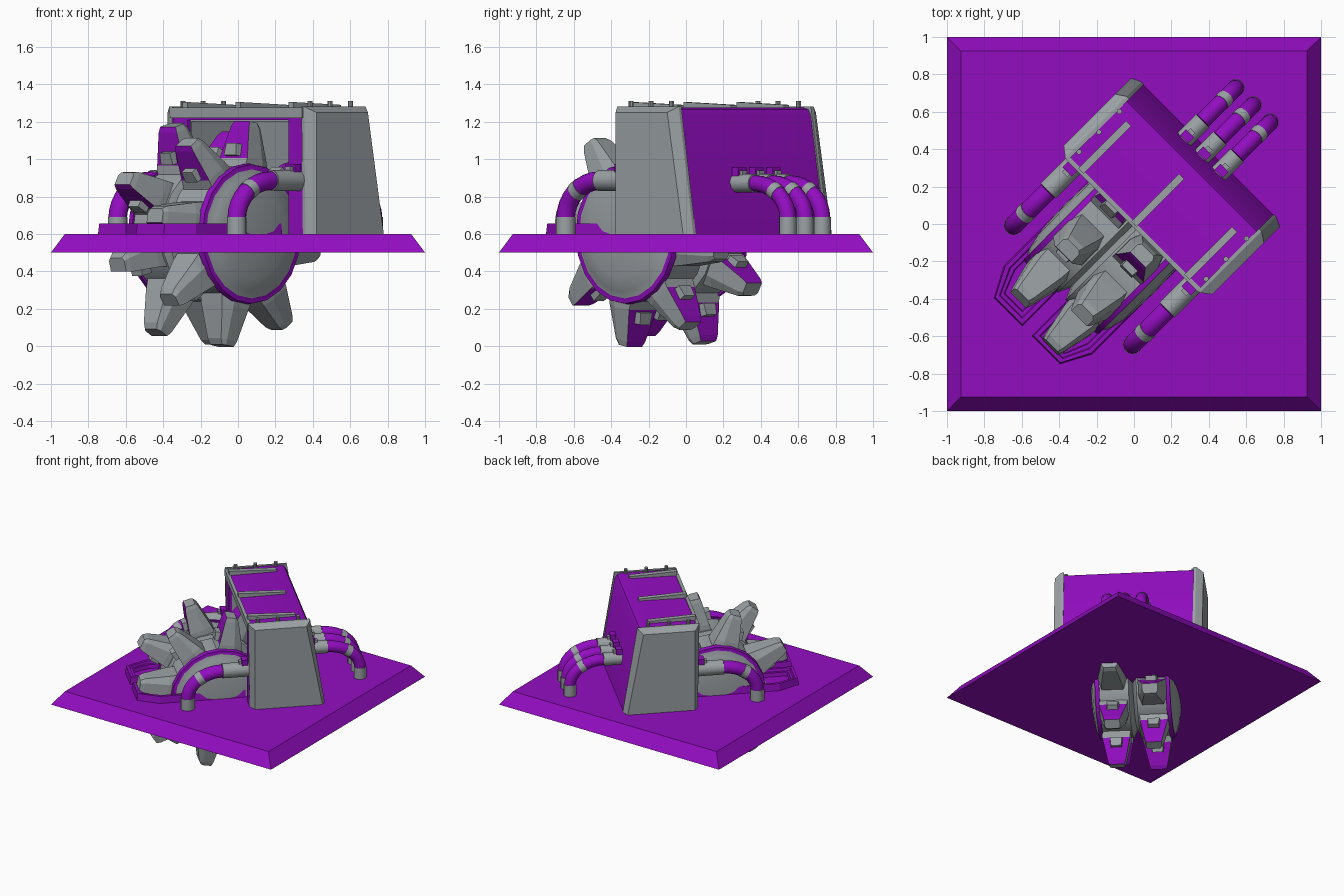
import bpy, bmesh, math
from mathutils import Matrix, Vector

if "Cube" in bpy.data.objects:
    bpy.data.objects.remove(bpy.data.objects["Cube"])


def material(name, rgb):
    m = bpy.data.materials.new(name)
    m.diffuse_color = (*rgb, 1)
    m.use_nodes = True
    m.node_tree.nodes["Principled BSDF"].inputs["Base Color"].default_value = m.diffuse_color
    return m


MATS = [material("purple paint", (0.29, 0.004, 0.53)),
        material("grey metal", (0.33, 0.36, 0.375))]
P, G = 0, 1
TURN = Matrix.Rotation(math.radians(-45), 4, 'Z')   # machine sits diagonally on its plate


def loft(name, rings, mat=G, turn=True, smooth=False, caps=(None, None)):
    """Skin a list of equal-length rings; mat is an index or rule(ring, side)."""
    rule = mat if callable(mat) else (lambda i, j: mat)
    bm = bmesh.new()
    vs = [[bm.verts.new(p) for p in r] for r in rings]
    n = len(vs[0])
    for i in range(len(vs) - 1):
        for j in range(n):
            k = (j + 1) % n
            f = bm.faces.new((vs[i][j], vs[i][k], vs[i + 1][k], vs[i + 1][j]))
            f.material_index = rule(i, j)
    for end, row in ((0, vs[0]), (1, vs[-1])):
        f = bm.faces.new(row)
        f.material_index = rule(0, 0) if caps[end] is None else caps[end]
    bmesh.ops.recalc_face_normals(bm, faces=bm.faces)
    if turn:
        bm.transform(TURN)
    me = bpy.data.meshes.new(name)
    bm.to_mesh(me)
    bm.free()
    for m in MATS:
        me.materials.append(m)
    ob = bpy.data.objects.new(name, me)
    bpy.context.collection.objects.link(ob)
    if smooth:
        bpy.ops.object.select_all(action='DESELECT')
        ob.select_set(True)
        bpy.context.view_layer.objects.active = ob
        bpy.ops.object.shade_smooth_by_angle(angle=math.radians(35))
    return ob


def square(h, z):
    return [(-h, -h, z), (h, -h, z), (h, h, z), (-h, h, z)]


def prism_x(name, yz, x0, x1, mat, smooth=False):
    return loft(name, [[(x, y, z) for y, z in yz] for x in (x0, x1)], mat, smooth=smooth)


def box(name, x0, x1, y0, y1, z0, z1, mat):
    return prism_x(name, [(y0, z0), (y1, z0), (y1, z1), (y0, z1)], x0, x1, mat)


# Base plate
loft("base_plate", [square(1, 0.5), square(0.925, 0.6)], P, turn=False)

# Housing: curved roof and back, side pillars, grey lining and lintel
prism_x("housing_shell", [(0, 1.21), (0, 1.27), (0.40, 1.275), (0.435, 1.265), (0.452, 1.235),
                          (0.56, 0.6), (0.48, 0.6), (0.39, 1.21)], -0.5, 0.5, P, smooth=True)
prism_x("recess_lining", [(0.48, 0.6), (0.46, 0.6), (0.365, 1.2), (0.02, 1.2), (0.02, 1.21),
                          (0.39, 1.21)], -0.37, 0.37, G)
box("front_lintel", -0.5, 0.5, -0.015, 0.01, 1.22, 1.275, G)
for s in (-1, 1):
    prism_x("side_pillar", [(0, 0.6), (0.53, 0.6), (0.43, 1.24), (0, 1.24)], s * 0.38, s * 0.5, P)
    prism_x("recess_side_lining", [(0.02, 0.6), (0.47, 0.6), (0.38, 1.21), (0.02, 1.21)],
            s * 0.37, s * 0.38, G)
    inner = [(0, 0.6), (0.565, 0.6), (0.455, 1.28), (-0.01, 1.28)]
    outer = [(0.03, 0.6), (0.54, 0.6), (0.42, 1.25), (0.03, 1.25)]
    loft("side_panel", [[(s * 0.49, y, z) for y, z in inner], [(s * 0.51, y, z) for y, z in inner],
                        [(s * 0.562, y, z) for y, z in outer]], G)

# Roof ribs and bolts
for x in (-0.4, 0, 0.4):
    prism_x("roof_rib", [(0, 1.26), (0.36, 1.26), (0.36, 1.29), (0, 1.305)], x - 0.02, x + 0.02, G)


def disc(cx, cy, z, r, n=10):
    return [(cx + r * math.cos(2 * math.pi * k / n), cy + r * math.sin(2 * math.pi * k / n), z)
            for k in range(n)]


for s in (-1, 1):
    for y in (0.065, 0.215, 0.37):
        loft("roof_bolt", [disc(s * 0.48, y, 1.26, 0.014), disc(s * 0.48, y, 1.31, 0.014)], G, smooth=True)


# Raised slot frames around the wheels
def inset_outline(d):
    return [(0.035 + d, 0), (0.035 + d, -0.81 + d), (0.25 - d * 0.4, -0.81 + d),
            (0.335 - d, -0.65 + d * 0.4), (0.335 - d, 0)]


for s in (-1, 1):
    levels = [(0, 0.59), (0.008, 0.655), (0.03, 0.655), (0.036, 0.635), (0.055, 0.635), (0.06, 0.605)]
    loft("slot_frame", [[(s * x, y, z) for x, y in inset_outline(d)] for d, z in levels], P)

# Toothed wheels with domed hubs
YC, ZC, SIDES = -0.18, 0.6, 20


def wheel_ring(x, r):
    return [(x, YC + r * math.cos(2 * math.pi * k / SIDES), ZC + r * math.sin(2 * math.pi * k / SIDES))
            for k in range(SIDES)]


def tooth(cx, deg):
    a = math.radians(deg)
    R, T = Vector((0, -math.cos(a), math.sin(a))), Vector((0, math.sin(a), math.cos(a)))
    X, C = Vector((1, 0, 0)), Vector((cx, YC, ZC))

    def section(r, w, t0, t1, lean=0.75):
        # trailing side first, narrower on the leading side
        return [C + R * r + X * x + T * t for x, t in
                ((-w, t0), (w, t0), (w, t1 * 0.4), (w * lean, t1), (-w * lean, t1), (-w, t1 * 0.4))]
    loft("wheel_tooth", [section(0.28, 0.115, -0.10, 0.13), section(0.40, 0.105, -0.075, 0.10),
                         section(0.575, 0.068, -0.055, 0.05), section(0.605, 0.058, -0.045, 0.03)],
         lambda i, j: P if j == 0 and i > 0 else G, caps=(G, G))
    # small block on the purple trailing face
    block = [[C + R * r + X * x + T * t for x, r in
              ((-w, 0.41), (w, 0.41), (w * 0.85, 0.475), (-w * 0.85, 0.475))]
             for w, t in ((0.052, -0.05), (0.045, -0.105))]
    loft("tooth_block", block, G)


for s, phase in ((-1, -15), (1, 10)):
    prof = [(0.0, 0.30), (0.03, 0.365), (0.25, 0.365), (0.25, 0.378), (0.283, 0.372), (0.283, 0.345),
            (0.305, 0.31), (0.322, 0.23), (0.332, 0.12), (0.335, 0.02)]
    loft("wheel_drum", [wheel_ring(s * x, r) for x, r in prof],
         lambda i, j: P if i in (2, 3, 4) else G, smooth=True, caps=(G, G))
    for k in range(8):
        tooth(s * 0.15, phase + 45 * k)


# Bent pipes: straight run out of the housing, quarter bend, drop to the plate
def tube(name, x, pts, r, mat):
    rings = []
    for i, (y, z) in enumerate(pts):
        a, b = pts[max(i - 1, 0)], pts[min(i + 1, len(pts) - 1)]
        t = Vector((0, b[0] - a[0], b[1] - a[1])).normalized()
        side = Vector((1, 0, 0))
        up = t.cross(side)
        rings.append([Vector((x, y, z)) + (side * math.cos(q) + up * math.sin(q)) * r
                      for q in (2 * math.pi * k / 14 for k in range(14))])
    loft(name, rings, mat, smooth=True)


def pipe(x, y0, d, straight, bend, z, r):
    yb = y0 + d * straight
    rise = z - 0.68
    arc = [(yb + d * bend * math.sin(t), 0.68 + rise * math.cos(t))
           for t in (math.pi / 2 * k / 8 for k in range(9))]
    yend = yb + d * bend
    tube("pipe_sleeve", x, [(y0, z), (yb, z)], r * 1.15, G)
    tube("pipe_bend", x, arc, r, P)
    tube("pipe_band", x, arc[3:5], r * 1.06, G)
    tube("pipe_foot", x, [(yend, 0.69), (yend, 0.59)], r * 1.06, G)
    # clamp on the sleeve
    ya, yc = sorted((y0 + d * 0.02, y0 + d * 0.065))
    box("pipe_clamp", x - r * 0.7, x + r * 0.7, ya, yc, z, z + r + 0.04, P)
    ya, yc = sorted((y0 + d * 0.065, y0 + d * 0.085))
    box("clamp_bolt", x - r * 0.4, x + r * 0.4, ya, yc, z, z + r + 0.025, G)


for x in (-0.45, 0.45):
    pipe(x, 0.01, -1, 0.21, 0.26, 0.885, 0.05)
for x in (-0.13, 0, 0.13):
    pipe(x, 0.49, 1, 0.16, 0.25, 0.87, 0.044)
